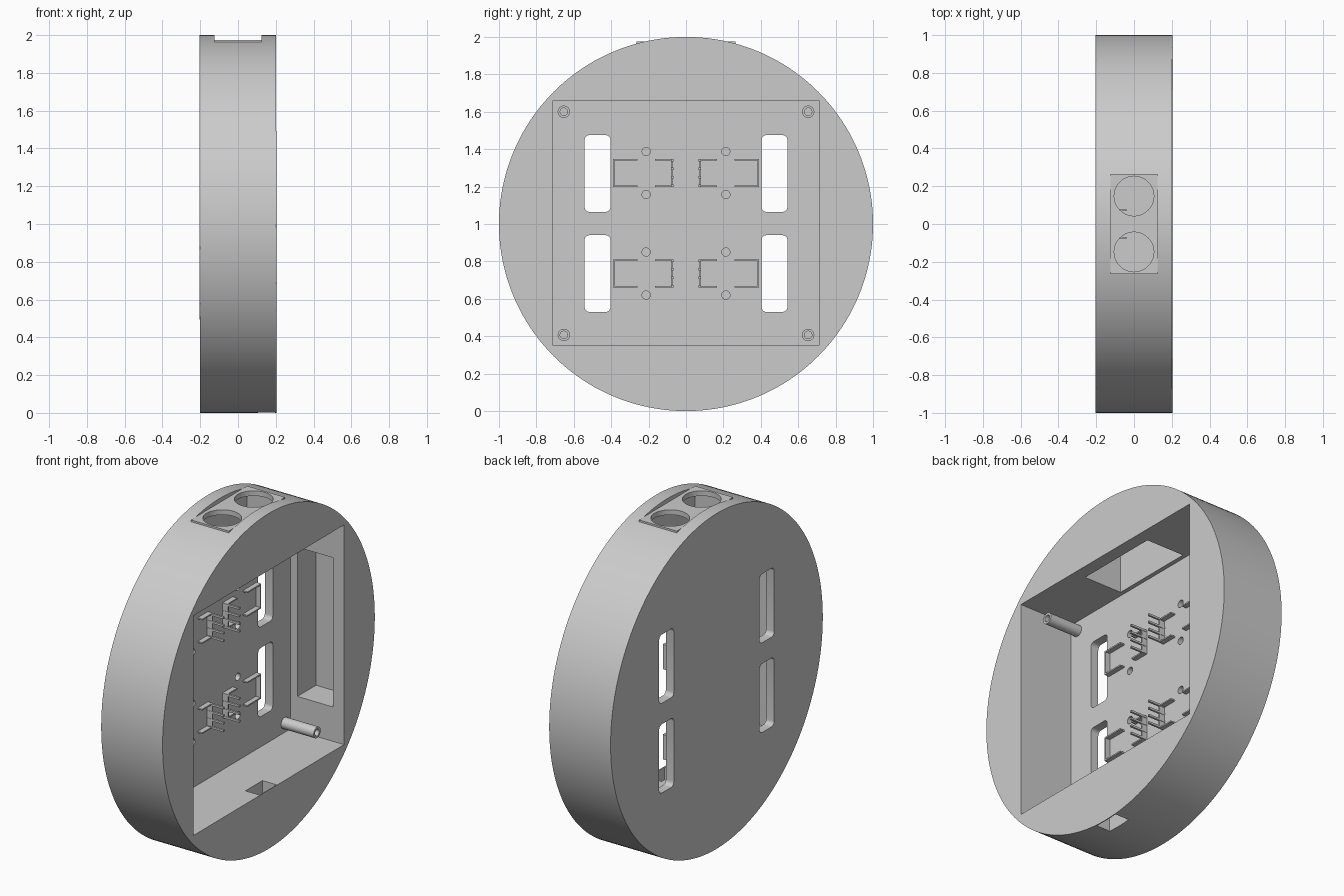
import bpy, bmesh, math
from mathutils import Matrix, Vector

old = bpy.data.objects.get("Cube")
if old:
    bpy.data.objects.remove(old, do_unlink=True)

grey = bpy.data.materials.new("light_grey")
grey.use_nodes = True
colour = (0.6, 0.6, 0.6, 1)
grey.diffuse_color = colour
grey.node_tree.nodes["Principled BSDF"].inputs["Base Color"].default_value = colour


def finish(name, bm):
    mesh = bpy.data.meshes.new(name)
    bm.to_mesh(mesh)
    bm.free()
    mesh.materials.append(grey)
    ob = bpy.data.objects.new(name, mesh)
    bpy.context.collection.objects.link(ob)
    return ob


def add_box(bm, x, y, z):
    lo, hi = Vector((x[0], y[0], z[0])), Vector((x[1], y[1], z[1]))
    m = Matrix.Translation((lo + hi) / 2) @ Matrix.Diagonal((hi - lo).to_4d())
    m[3][3] = 1
    return bmesh.ops.create_cube(bm, size=1, matrix=m)["verts"]


def box(name, x, y, z, round_x=0):
    bm = bmesh.new()
    add_box(bm, x, y, z)
    if round_x:
        edges = [e for e in bm.edges if abs(e.verts[0].co.x - e.verts[1].co.x) > 0.01]
        bmesh.ops.bevel(bm, geom=edges, offset=round_x, segments=5, profile=0.5, affect='EDGES')
    return finish(name, bm)


def cylinder(name, centre, r, length, axis='X', sides=32):
    bm = bmesh.new()
    turn = Matrix.Rotation(math.pi / 2, 4, 'Y') if axis == 'X' else Matrix()
    bmesh.ops.create_cone(bm, cap_ends=True, segments=sides, radius1=r, radius2=r,
                          depth=length, matrix=Matrix.Translation(centre) @ turn)
    return finish(name, bm)


def cut(target, cutter):
    mod = target.modifiers.new("cut", 'BOOLEAN')
    mod.operation, mod.solver, mod.object = 'DIFFERENCE', 'EXACT', cutter
    bpy.context.view_layer.objects.active = target
    bpy.ops.object.modifier_apply(modifier=mod.name)
    bpy.data.objects.remove(cutter, do_unlink=True)


def smooth(ob):
    bpy.ops.object.select_all(action='DESELECT')
    ob.select_set(True)
    bpy.context.view_layer.objects.active = ob
    bpy.ops.object.shade_smooth_by_angle()


FLOOR = -0.15
ROWS = (0.735, 1.2725)

# Round housing with its open square cavity
housing = cylinder("housing", (0, 0, 1), 1, 0.405, sides=160)
cut(housing, box("cavity_cutter", (FLOOR, 0.4), (-0.71, 0.71), (0.35, 1.66)))

# Pockets in the cavity walls: side, top and small bottom opening
cut(housing, box("side_cutter", (-0.105, 0.13), (0.6, 0.885), (0.555, 1.445)))
cut(housing, box("top_cutter", (-0.125, 0.125), (-0.262, 0.262), (1.6, 2.2)))
cut(housing, box("bottom_cutter", (0.105, 0.197), (-0.08, 0.08), (-0.2, 0.4)))

# Rounded window slots and blind locating holes in the back wall
for side in (-1, 1):
    for z in (0.735, 1.27):
        y = 0.473 * side
        cut(housing, box("slot_cutter", (-0.4, 0), (y - 0.069, y + 0.069),
                         (z - 0.205, z + 0.205), 0.025))
    for z in ROWS:
        for dz in (-0.115, 0.115):
            cut(housing, cylinder("hole_cutter", (FLOOR, 0.213 * side, z + dz), 0.022, 0.06))
smooth(housing)

# Flat top plate with two round openings
plate = box("top_plate", (-0.125, 0.125), (-0.265, 0.265), (1.945, 1.975))
for y in (-0.148, 0.148):
    cut(plate, cylinder("opening_cutter", (0, y, 1.95), 0.105, 0.3, 'Z', 48))
smooth(plate)

# Hollow screw posts in the cavity corners
for side, s_name in ((-1, "right"), (1, "left")):
    for z, z_name in ((0.407, "lower"), (1.6, "upper")):
        y = 0.653 * side
        post = cylinder(f"screw_post_{z_name}_{s_name}", (-0.0475, y, z), 0.033, 0.225)
        cut(post, cylinder("bore_cutter", (0, y, z), 0.02, 0.29))
        smooth(post)

# Switch holders: low corner ribs plus a comb of long fingers on the inner side
T = 0.008
for side, s_name in ((-1, "right"), (1, "left")):
    for z, z_name in zip(ROWS, ("lower", "upper")):
        bm = bmesh.new()

        def rib(y0, y1, z0, z1, height):
            ys = sorted((y0 * side, y1 * side))
            add_box(bm, (FLOOR - 0.01, FLOOR + height), ys, (z + z0, z + z1))

        h = 0.074
        rib(0.39 - T, 0.39, -h, h, 0.03)
        rib(0.07, 0.07 + T, -h, h, 0.035)
        for up in (-1, 1):
            z0, z1 = sorted((up * h, up * (h - T)))
            rib(0.26, 0.39, z0, z1, 0.03)
            rib(0.07, 0.165, z0, z1, 0.03)
        for i in range(4):
            zc = -h + 0.006 + i * (2 * h - 0.012) / 3
            rib(0.068, 0.08, zc - 0.006, zc + 0.006, 0.11)
        finish(f"switch_holder_{z_name}_{s_name}", bm)
